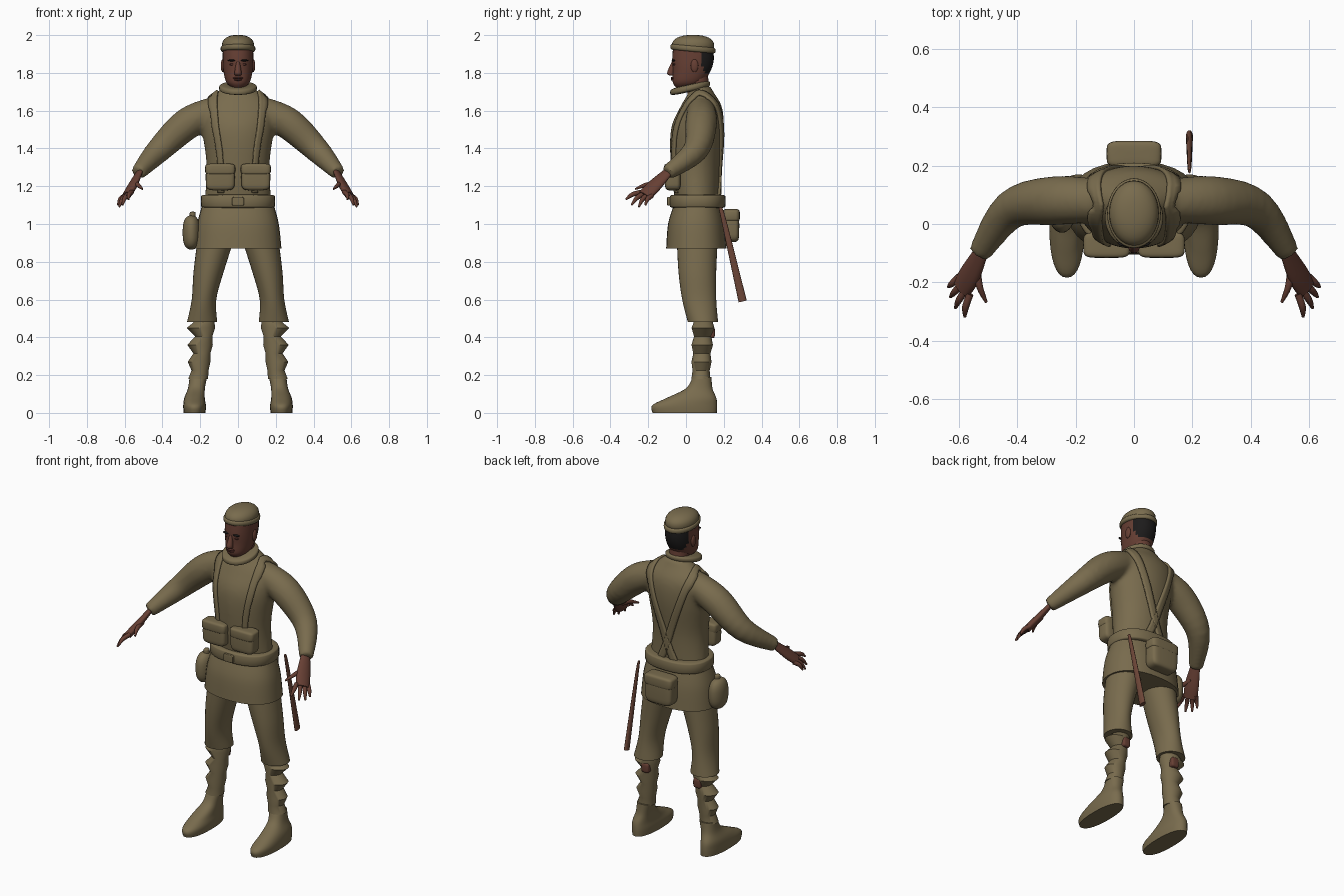
import bpy, bmesh, math
from mathutils import Vector

if "Cube" in bpy.data.objects:
    bpy.data.objects.remove(bpy.data.objects["Cube"])


def material(name, red, green, blue):
    made = bpy.data.materials.new(name)
    made.use_nodes = True
    made.diffuse_color = (red, green, blue, 1)
    shader = made.node_tree.nodes["Principled BSDF"]
    shader.inputs["Base Color"].default_value = (red, green, blue, 1)
    return made


khaki = material("khaki wool", .19, .148, .075)
skin = material("brown skin", .135, .05, .034)
hair = material("black hair", .012, .011, .011)
leather = material("scabbard leather", .15, .06, .038)
dark_skin = material("dark lip", .09, .03, .024)


def finish(name, mesh_builder, materials, mirror=False, sharp=50):
    bmesh.ops.recalc_face_normals(mesh_builder, faces=mesh_builder.faces)
    mesh = bpy.data.meshes.new(name)
    mesh_builder.to_mesh(mesh)
    mesh_builder.free()
    for entry in materials:
        mesh.materials.append(entry)
    mesh.shade_smooth()
    mesh.set_sharp_from_angle(angle=math.radians(sharp))
    part = bpy.data.objects.new(name, mesh)
    bpy.context.collection.objects.link(part)
    if mirror:
        part.modifiers.new("Other side", 'MIRROR').use_mirror_merge = False
    return part


def spline(rows, steps=5):
    """Smooth curve through rows of numbers of any length."""
    points = [Vector(row) for row in rows]
    padded = [points[0], *points, points[-1]]
    result = []
    for a, b, c, d in zip(padded, padded[1:], padded[2:], padded[3:]):
        for step in range(steps):
            t = step / steps
            result.append(b + ((c - a) * t + (2 * a - 5 * b + 4 * c - d) * t ** 2
                               + (3 * b - 3 * c + d - a) * t ** 3) / 2)
    return result + [points[-1]]


def bridge(builder, rings):
    """Join outlines into a closed tube."""
    loops = [[builder.verts.new(point) for point in ring] for ring in rings]
    for low, high in zip(loops, loops[1:]):
        for i in range(len(low)):
            builder.faces.new((low[i - 1], low[i], high[i], high[i - 1]))
    builder.faces.new(loops[0])
    builder.faces.new(loops[-1])


def rounded(value, power):
    return math.copysign(abs(value) ** (2 / power), value)


def outline(x, y, z, width, depth, power=2, tilt=0, sides=32):
    """Level rounded outline."""
    ring = []
    for i in range(sides):
        angle = math.tau * i / sides
        across = depth * rounded(math.sin(angle), power)
        ring.append(Vector((x + width * rounded(math.cos(angle), power), y + across, z + tilt * across)))
    return ring


def tube_rings(rows, side, flat=1, sides=16):
    """Outlines square to a path whose rows hold x, y, z and radius."""
    path = spline(rows)
    rings = []
    for i, row in enumerate(path):
        ahead, behind = path[min(i + 1, len(path) - 1)], path[max(i - 1, 0)]
        along = (ahead.xyz - behind.xyz).normalized()
        wide = (side - along * along.dot(side)).normalized() * row[3]
        thin = along.cross(wide) * flat
        angles = [math.tau * k / sides for k in range(sides)]
        rings.append([row.xyz + wide * math.cos(a) + thin * math.sin(a) for a in angles])
    return rings


def loft(name, rings, colour, mirror=False, sharp=50):
    builder = bmesh.new()
    bridge(builder, rings)
    return finish(name, builder, [colour], mirror, sharp)


def column(name, rows, colour, power=2, mirror=False):
    return loft(name, [outline(*row, power) for row in spline(rows)], colour, mirror)


def lump(name, colour, centre, half, plan=2, upright=2, tilt=0, mirror=False):
    """Rounded solid, from ball (power two) to soft box (high power)."""
    x, y, z = centre
    rings = []
    for step in range(-8, 9):
        angle = math.pi * step / 16.3
        size = rounded(math.cos(angle), upright)
        rings.append(outline(x, y, z + half[2] * rounded(math.sin(angle), upright),
                             half[0] * size, half[1] * size, plan, tilt))
    return loft(name, rings, colour, mirror)


up, forward = Vector((0, 0, 1)), Vector((0, 1, 0))

# Tunic: torso and sleeves fused into one body
torso = [(0, .06, 1.1, .18, .115), (0, .05, 1.3, .166, .13), (0, .06, 1.5, .19, .14),
         (0, .08, 1.62, .19, .11), (0, .08, 1.7, .11, .065), (0, .07, 1.73, .07, .06)]
sleeve = [(.13, .08, 1.6, .075), (.27, .08, 1.53, .085), (.42, .05, 1.39, .068), (.53, -.1, 1.27, .04)]
builder = bmesh.new()
bridge(builder, [outline(*row) for row in spline(torso)])
arm = tube_rings(sleeve, up)
bridge(builder, arm)
bridge(builder, [[Vector((-p.x, p.y, p.z)) for p in ring] for ring in arm])
tunic = finish("tunic", builder, [khaki])
fuse = tunic.modifiers.new("Fuse", 'REMESH')
fuse.mode, fuse.voxel_size, fuse.use_smooth_shade = 'VOXEL', .012, True
tunic.modifiers.new("Soften", 'SMOOTH').iterations = 8

# Shoulder straps laid over the tunic and crossing on the back
route = spline([(.11, -.1, 1.16), (.12, -.1, 1.4), (.14, 0, 1.67), (.145, .08, 1.72),
                (.13, .18, 1.62), (.02, .21, 1.3), (-.06, .19, 1.12)], 10)
builder, previous = bmesh.new(), None
for i, point in enumerate(route):
    along = route[min(i + 2, len(route) - 1)] - route[max(i - 2, 0)]
    outward = Vector((0, point.y - .07, max(point.z - 1.6, 0)))
    across = along.cross(outward).normalized() * .023
    row = [builder.verts.new(point + across * k) for k in (-1, -.3, .3, 1)]
    if previous:
        for k in range(3):
            builder.faces.new((previous[k], previous[k + 1], row[k + 1], row[k]))
    previous = row
straps = finish("shoulder_straps", builder, [khaki], mirror=True)
wrap = straps.modifiers.new("Wrap", 'SHRINKWRAP')
wrap.target, wrap.offset, wrap.wrap_mode = tunic, .005, 'ABOVE_SURFACE'
thickness = straps.modifiers.new("Thickness", 'SOLIDIFY')
thickness.thickness, thickness.offset = .014, 0

# Skirt, belt and buckle
column("tunic_skirt", [(0, .06, 1.1, .19, .125), (0, .055, 1, .216, .15), (0, .055, .87, .23, .16)], khaki, 2.3)
lump("belt", khaki, (0, .062, 1.12), (.197, .148, .036), plan=2.4, upright=9)
lump("belt_buckle", khaki, (0, -.09, 1.12), (.032, .01, .023), plan=6, upright=6)

# Head with hair on the back
column("neck", [(0, .07, 1.66, .058, .058), (0, .055, 1.8, .056, .06)], skin)
skull = [(0, -.01, 1.72, .03, .04), (0, .01, 1.75, .062, .08), (0, .03, 1.81, .077, .1),
         (0, .037, 1.87, .081, .11), (0, .037, 1.94, .08, .105)]
builder = bmesh.new()
bridge(builder, [outline(*row, 2.2) for row in spline(skull)])
for face in builder.faces:
    middle = face.calc_center_median()
    face.material_index = int(middle.z > 1.8 and middle.y > .075 + max(1.87 - middle.z, 0) * .4)
finish("head", builder, [skin, hair])
column("nose", [(0, -.072, 1.785, .013, .012), (0, -.08, 1.8, .019, .02), (0, -.066, 1.86, .008, .009)], skin)
lump("upper_lip", dark_skin, (0, -.07, 1.773), (.026, .011, .006))
lump("lower_lip", dark_skin, (0, -.069, 1.764), (.022, .011, .006))
lump("ears", skin, (.081, .045, 1.838), (.01, .02, .034), mirror=True)
lump("eyes", dark_skin, (.032, -.061, 1.845), (.013, .008, .006), mirror=True)
lump("brows", hair, (.033, -.066, 1.866), (.022, .01, .005), mirror=True)

# Collar and knitted cap with rolled rim
lump("collar", khaki, (0, .022, 1.72), (.1, .106, .02), upright=4, tilt=.22)
lump("cap_rim", khaki, (0, .037, 1.928), (.092, .12, .02), upright=4, tilt=-.09)
lump("cap_crown", khaki, (0, .037, 1.945), (.085, .112, .056), upright=2.3)

# Trousers, leg wrappings in alternating folds, and boots
column("trouser_legs", [(.11, .06, .95, .1, .11), (.155, .06, .75, .08, .1), (.18, .07, .6, .065, .09),
                        (.19, .09, .48, .08, .08)], khaki, mirror=True)
folds = []
for i in range(-1, 7):
    bulge = (1 - i % 2) * (1 - i / 8)
    width = .045 + .03 * bulge
    folds.append(outline(.176 + .005 * i + .02 * bulge, .09 - .002 * i, .45 - .045 * i, width, width * .5 + .023))
loft("leg_wrappings", folds, khaki, mirror=True, sharp=35)
lump("bare_calves", skin, (.175, .133, .425), (.025, .02, .03), plan=4, upright=4, mirror=True)
column("boots", [(.23, -.007, 0, .058, .17), (.23, -.007, .04, .06, .172), (.23, .03, .08, .054, .13),
                 (.22, .07, .13, .045, .07), (.21, .085, .19, .046, .05)], khaki, 2.3, mirror=True)

# Hands
spread = Vector((.5, .85, -.25)).normalized()
palm = [(.52, -.09, 1.28, .027), (.56, -.17, 1.2, .042), (.59, -.22, 1.15, .04)]
loft("palms", tube_rings(palm, spread, .5), skin, mirror=True)


def digit(name, root, tip):
    knuckle = root.lerp(tip, .5) + Vector((.006, -.006, .006))
    rows = [(*root, .013), (*knuckle, .012), (*tip, .005)]
    loft(name, tube_rings(rows, spread, sides=8), skin, mirror=True)


fingers = {"index": (.58, -.318, 1.13), "middle": (.612, -.288, 1.1),
           "ring": (.629, -.25, 1.09), "little": (.636, -.215, 1.1)}
for i, (finger, tip) in enumerate(fingers.items()):
    digit(finger + "_fingers", Vector((.58, -.21, 1.16)) + spread * (i - 1.5) * .024, Vector(tip))
digit("thumbs", Vector((.54, -.15, 1.215)), Vector((.506, -.268, 1.185)))

# Pouches with flaps, canteen and scabbard
lump("chest_pouches", khaki, (.094, -.07, 1.248), (.077, .042, .07), 5, 5, mirror=True)
lump("chest_pouch_flaps", khaki, (.094, -.072, 1.29), (.08, .044, .03), 5, 5, mirror=True)
lump("back_pouch", khaki, (0, .237, .992), (.09, .045, .088), 5, 5)
lump("back_pouch_flap", khaki, (0, .24, 1.045), (.094, .045, .035), 5, 5)
lump("canteen", khaki, (-.247, .04, .955), (.046, .07, .09), upright=2.6)
lump("canteen_cap", khaki, (-.24, .04, 1.045), (.016, .018, .02), upright=5)
loft("scabbard", tube_rings([(.19, .18, 1.087, .007), (.19, .2, 1.02, .013), (.19, .3, .59, .022)],
                            forward, .55), leather)
